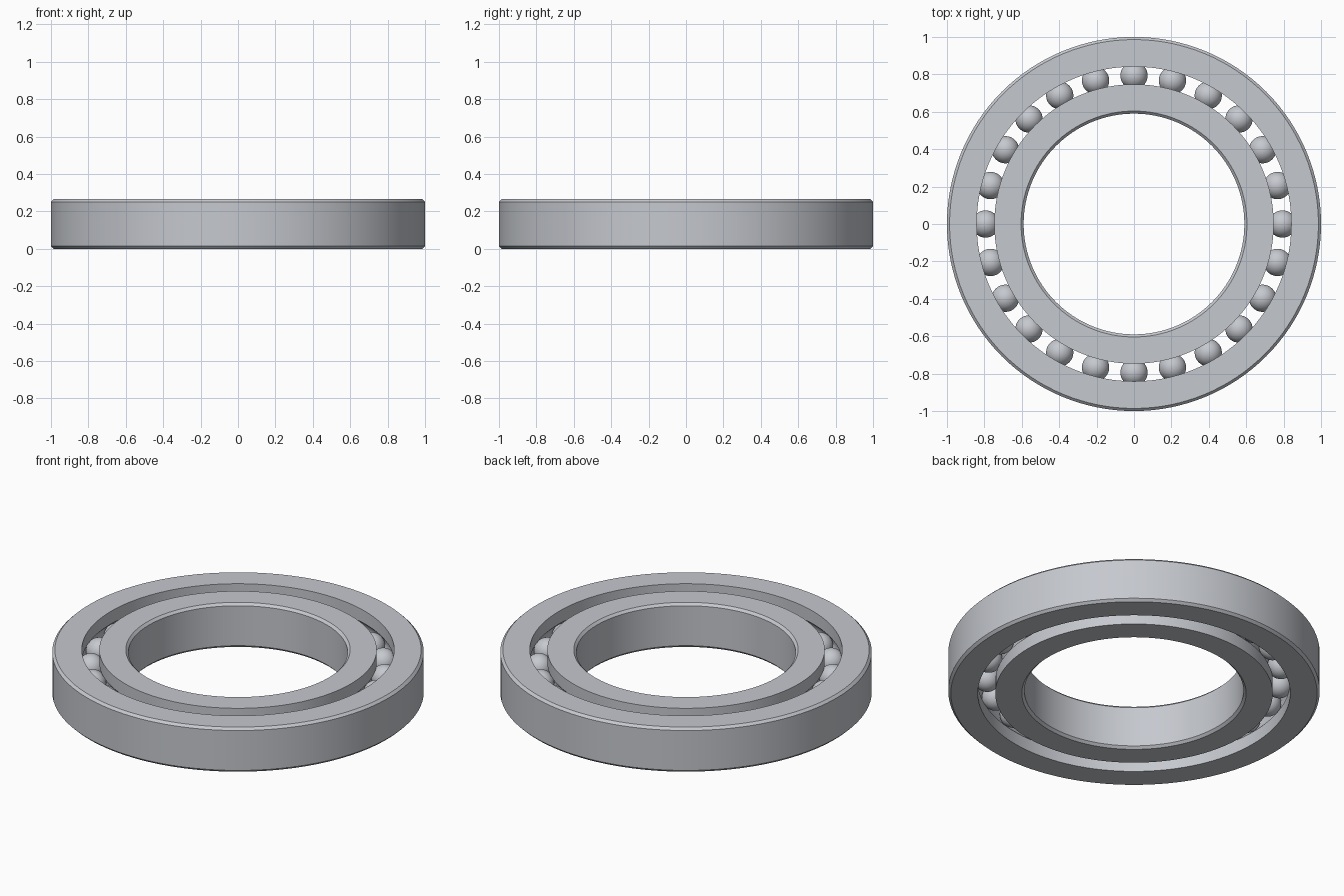
import bpy, bmesh, math
from mathutils import Matrix

HEIGHT = 0.265
MID = HEIGHT / 2
CHAMFER = 0.014
PITCH = 0.794
BALL_R = 0.073
BALLS = 24

cube = bpy.data.objects.get("Cube")
if cube:
    bpy.data.objects.remove(cube, do_unlink=True)

steel = bpy.data.materials.new("brushed steel")
steel.use_nodes = True
COLOUR = (0.56, 0.58, 0.62, 1)
steel.diffuse_color = COLOUR
steel.node_tree.nodes["Principled BSDF"].inputs["Base Color"].default_value = COLOUR


def finish(name, bm):
    mesh = bpy.data.meshes.new(name)
    bm.to_mesh(mesh)
    bm.free()
    mesh.materials.append(steel)
    obj = bpy.data.objects.new(name, mesh)
    bpy.context.collection.objects.link(obj)
    bpy.ops.object.select_all(action='DESELECT')
    obj.select_set(True)
    bpy.context.view_layer.objects.active = obj
    bpy.ops.object.shade_smooth_by_angle(angle=math.radians(25))
    return obj


def groove(wall, steps=12):
    """Raceway arc on a cylindrical wall, bottom to top."""
    radius = BALL_R + 0.001
    side = 1 if wall > PITCH else -1
    half = math.acos(abs(wall - PITCH) / radius)
    angles = [half * (2 * i / steps - 1) for i in range(steps + 1)]
    return [(PITCH + side * radius * math.cos(a), MID + radius * math.sin(a)) for a in angles]


def ring(name, race_wall, plain_wall, steps=128):
    """Lathe a chamfered race with a ball groove."""
    inset = math.copysign(CHAMFER, race_wall - plain_wall)
    profile = [(race_wall, 0)] + groove(race_wall) + [
        (race_wall, HEIGHT),
        (plain_wall + inset, HEIGHT), (plain_wall, HEIGHT - CHAMFER),
        (plain_wall, CHAMFER), (plain_wall + inset, 0)]
    bm = bmesh.new()
    verts = [bm.verts.new((r, 0, z)) for r, z in profile]
    edges = [bm.edges.new((v, verts[i - 1])) for i, v in enumerate(verts)]
    bmesh.ops.spin(bm, geom=verts + edges, cent=(0, 0, 0), axis=(0, 0, 1),
                   angle=math.tau, steps=steps, use_merge=True)
    bmesh.ops.remove_doubles(bm, verts=bm.verts, dist=1e-5)
    bmesh.ops.recalc_face_normals(bm, faces=bm.faces)
    return finish(name, bm)


# Outer and inner races
ring("outer_race", 0.841, 1.0)
ring("inner_race", 0.747, 0.59)

# Rolling balls
for i in range(BALLS):
    a = math.tau * i / BALLS
    bm = bmesh.new()
    place = Matrix.Translation((PITCH * math.cos(a), PITCH * math.sin(a), MID))
    bmesh.ops.create_uvsphere(bm, u_segments=32, v_segments=20, radius=BALL_R, matrix=place)
    finish(f"ball_{i + 1}", bm)
